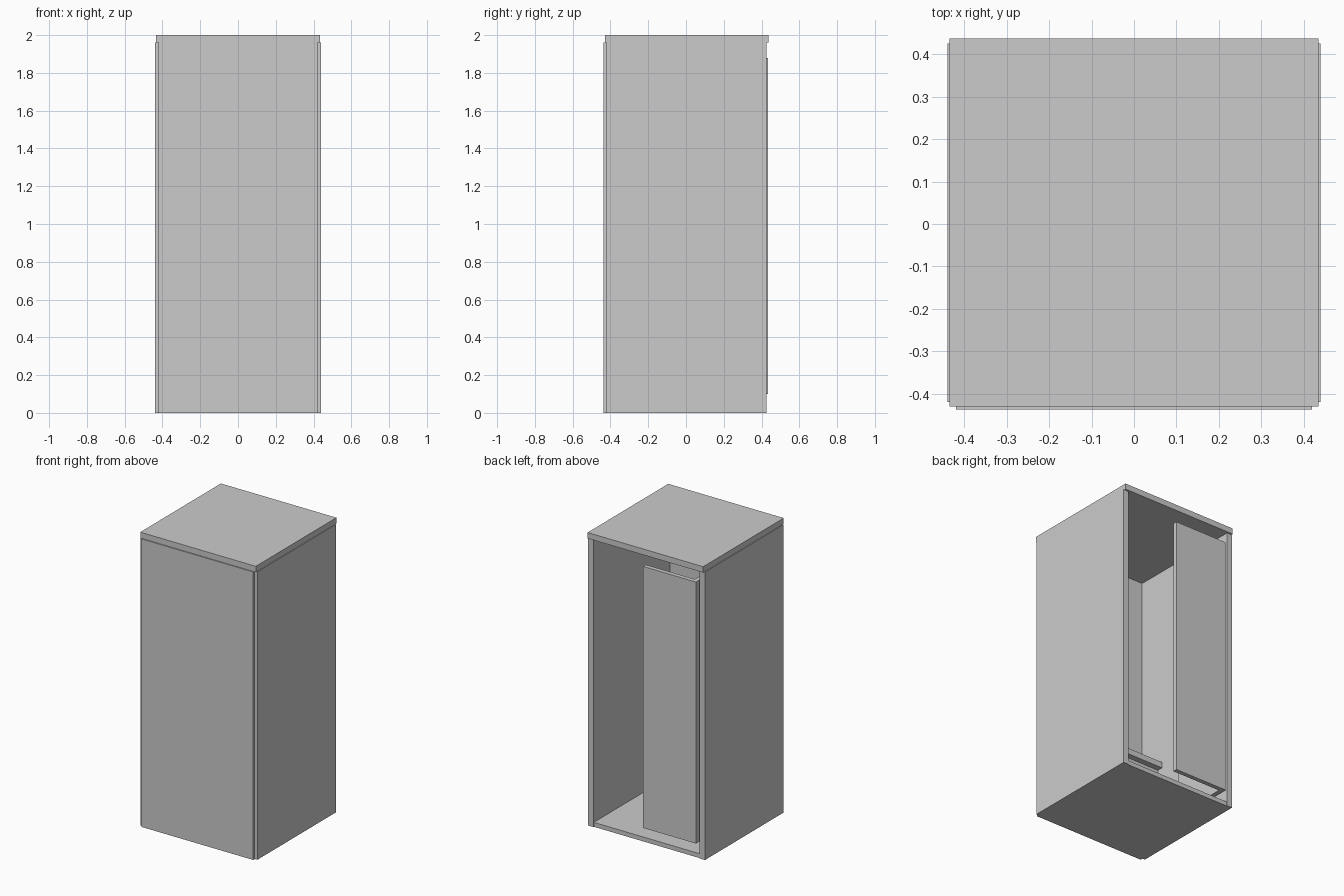
import bpy

if "Cube" in bpy.data.objects:
    bpy.data.objects.remove(bpy.data.objects["Cube"])


def box(name, x, y, z):
    """Box from (min, max) ranges on each axis."""
    bpy.ops.mesh.primitive_cube_add(
        size=1, location=[(r[0] + r[1]) / 2 for r in (x, y, z)])
    ob = bpy.context.object
    ob.name = name
    ob.scale = [r[1] - r[0] for r in (x, y, z)]
    bpy.ops.object.transform_apply(location=False, rotation=False, scale=True)
    return ob


# Cabin shell: roof, floor, front wall and mirrored side walls
box("roof", (-0.435, 0.435), (-0.43, 0.437), (1.96, 2.0))
box("floor", (-0.40, 0.40), (-0.397, 0.42), (0.0, 0.03))
box("front_wall", (-0.42, 0.42), (-0.437, -0.397), (0.0, 1.96))
for side, s in (("left", -1), ("right", 1)):
    box(side + "_wall", tuple(sorted((s * 0.40, s * 0.44))),
        (-0.42, 0.425), (0.0, 1.96))

# Folding door: one leaf across the opening, one folded inside along the wall
box("door_leaf", (-0.38, 0.02), (0.405, 0.435), (0.10, 1.88))
box("folded_door_leaf", (-0.38, -0.35), (0.01, 0.405), (0.10, 1.88))

# Bench with overhanging top against the front wall
box("bench_base", (-0.40, 0.40), (-0.397, -0.245), (0.03, 0.55))
box("bench_top", (-0.40, 0.40), (-0.397, -0.205), (0.55, 0.59))
